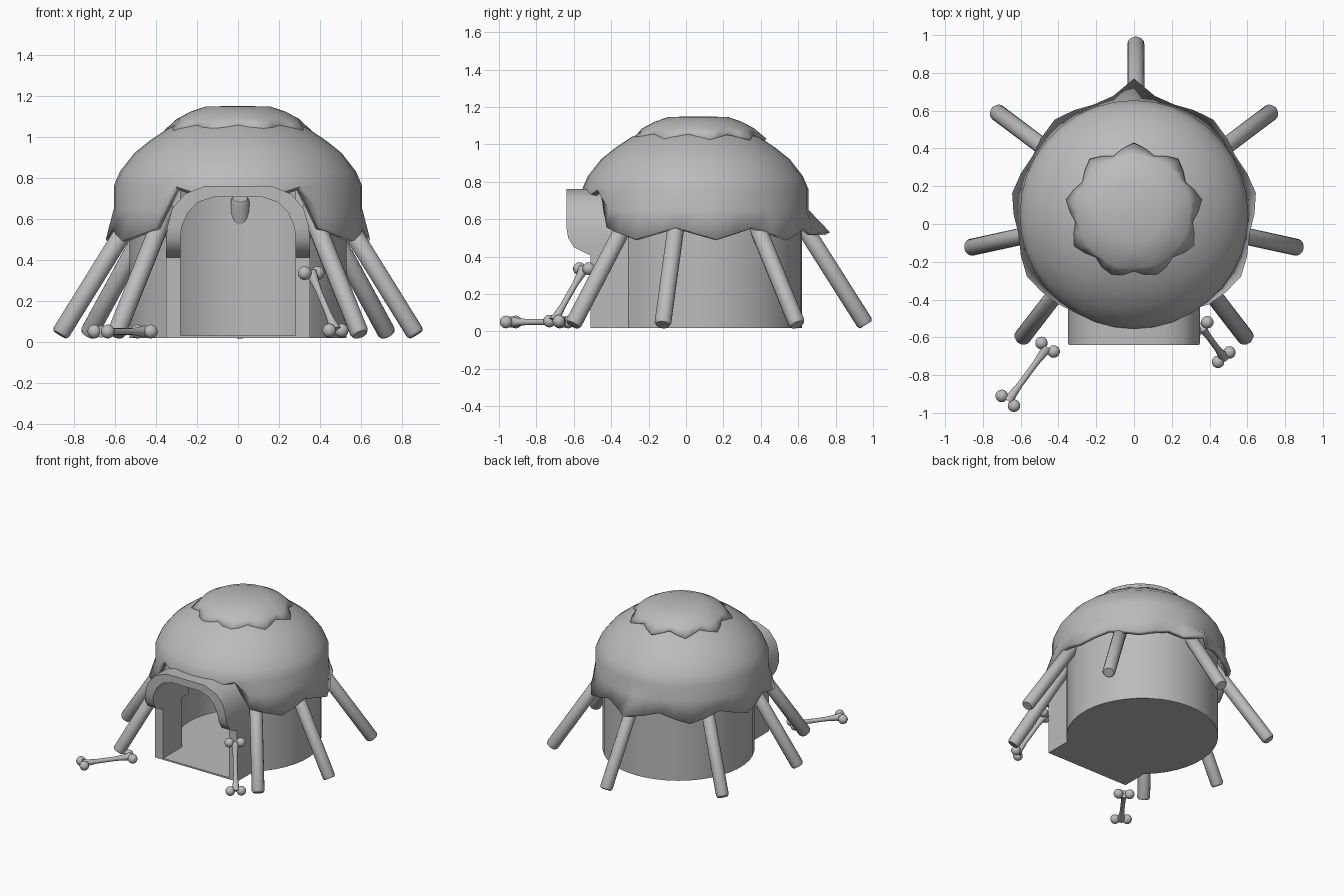
import bpy, bmesh, math
from mathutils import Vector

if "Cube" in bpy.data.objects:
    bpy.data.objects.remove(bpy.data.objects["Cube"], do_unlink=True)

GREY = (0.5, 0.5, 0.5, 1)
mat = bpy.data.materials.new("plain grey")
mat.use_nodes = True
mat.diffuse_color = GREY
mat.node_tree.nodes["Principled BSDF"].inputs["Base Color"].default_value = GREY


def finish(name, bm, angle=40):
    """Turn a bmesh into a named, shaded object."""
    bmesh.ops.recalc_face_normals(bm, faces=bm.faces)
    mesh = bpy.data.meshes.new(name)
    bm.to_mesh(mesh)
    bm.free()
    mesh.materials.append(mat)
    ob = bpy.data.objects.new(name, mesh)
    bpy.context.collection.objects.link(ob)
    bpy.ops.object.select_all(action="DESELECT")
    ob.select_set(True)
    bpy.context.view_layer.objects.active = ob
    bpy.ops.object.shade_smooth_by_angle(angle=math.radians(angle))
    return ob


def loft(bm, rings, closed=True):
    """Join rings of points with quads and return the vertex rings."""
    vs = [[bm.verts.new(p) for p in ring] for ring in rings]
    n = len(vs[0])
    for a, b in zip(vs, vs[1:]):
        for i in range(n if closed else n - 1):
            j = (i + 1) % n
            bm.faces.new((a[i], a[j], b[j], b[i]))
    return vs


def prism(name, outline, z0, z1):
    bm = bmesh.new()
    low, high = loft(bm, [[(x, y, z) for x, y in outline] for z in (z0, z1)])
    bm.faces.new(low)
    bm.faces.new(high)
    return finish(name, bm)


def rod(bm, start, end, stations, sides=12):
    """Round rod with (fraction, radius) stations along its length."""
    start, end = Vector(start), Vector(end)
    axis = end - start
    turn = axis.to_track_quat("Z", "Y")
    rings = []
    for t, r in stations:
        rings.append([start + axis * t + turn @ Vector(
            (r * math.cos(math.tau * k / sides), r * math.sin(math.tau * k / sides), 0))
            for k in range(sides)])
    vs = loft(bm, rings)
    bm.faces.new(vs[0])
    bm.faces.new(vs[-1])


# Round wall, open at the doorway
CY = 0.09


def arc(radius, half_width, steps=32):
    gap = math.asin(half_width / radius)
    a0, a1 = -math.pi / 2 + gap, math.pi * 1.5 - gap
    return [(radius * math.cos(a0 + (a1 - a0) * k / steps),
             CY + radius * math.sin(a0 + (a1 - a0) * k / steps)) for k in range(steps + 1)]


outer, inner = arc(0.53, 0.35), arc(0.48, 0.28)
bm = bmesh.new()
loops = loft(bm, [[(x, y, z) for x, y in pts] for pts, z in
                  ((outer, 0.02), (outer, 0.74), (inner, 0.74), (inner, 0.02), )], closed=False)
for a, b in zip(range(len(outer) - 1), range(1, len(outer))):
    bm.faces.new((loops[3][a], loops[3][b], loops[0][b], loops[0][a]))
for i in (0, -1):
    bm.faces.new([ring[i] for ring in loops])
finish("round_wall", bm)

# Floor and doorway side walls
prism("floor", outer + [(-0.35, -0.51), (0.35, -0.51)], 0.018, 0.03)
for side, label in ((1, "left"), (-1, "right")):
    prism(label + "_door_wall", [(side * x, y) for x, y in
          ((0.28, -0.51), (0.35, -0.51), (0.35, -0.3), (0.28, -0.28))], 0.02, 0.42)

# Thick arch over the doorway, rounded back at its lower ends
arch_out = [(0.35, 0.41), (0.35, 0.45), (0.35, 0.5), (0.345, 0.56), (0.32, 0.65),
            (0.26, 0.72), (0.16, 0.76)]
arch_in = [(0.28, 0.41), (0.28, 0.45), (0.28, 0.5), (0.275, 0.56), (0.245, 0.63),
           (0.195, 0.68), (0.12, 0.705)]
front_y = [-0.52, -0.6, -0.63] + [-0.64] * 4
sections = []
for (xo, zo), (xi, zi), y in zip(arch_out, arch_in, front_y):
    sections.append([(xo, y, zo), (xo, -0.2, zo), (xi, -0.2, zi), (xi, y, zi)])
sections += [[(-x, y, z) for x, y, z in s] for s in reversed(sections)]
bm = bmesh.new()
ends = loft(bm, sections)
bm.faces.new(ends[0])
bm.faces.new(ends[-1])
finish("door_arch", bm)


# Hide roof with a zigzag hem, lifted over the doorway
COLS = 36


def hem(k):
    point = abs((k % 4) - 2) / 2          # 1 at a hanging tip, 0 between tips
    from_front = abs(k - COLS / 2) * 10   # degrees away from the doorway
    if from_front < 35:
        return 0.585, 0.71 + 0.03 * (k % 2)
    if k == 0:
        return 0.72, 0.53
    return 0.62 + 0.035 * point, 0.555 - 0.06 * point


def ring_point(k, r, z, cy):
    a = math.pi / 2 + math.tau * k / COLS
    return (r * math.cos(a), cy + r * math.sin(a), z)


def canopy(name, cy, edge, profile, apex, thickness):
    rings = [[ring_point(k, *edge(k), cy) for k in range(COLS)]]
    for i, (r, z) in enumerate(profile):
        rings.append([ring_point(k, r, max(z, edge(k)[1] + 0.015 * (i + 1)), cy)
                      for k in range(COLS)])
    bm = bmesh.new()
    vs = loft(bm, rings)
    top = bm.verts.new((0, cy, apex))
    for k in range(COLS):
        bm.faces.new((vs[-1][k], vs[-1][(k + 1) % COLS], top))
    ob = finish(name, bm, 50)
    mod = ob.modifiers.new("thickness", "SOLIDIFY")
    mod.thickness = thickness
    mod.offset = -1


canopy("hide_roof", 0.05, hem,
       [(0.605, 0.65), (0.605, 0.76), (0.575, 0.83), (0.505, 0.92), (0.43, 0.98),
        (0.34, 1.04), (0.18, 1.1)], 1.12, 0.03)


# Smaller zigzag hide on the crown
def crown_edge(k):
    point = abs((k % 4) - 2) / 2
    return 0.315 + 0.05 * point, 1.06 - 0.03 * point


canopy("crown_hide", 0.065, crown_edge,
       [(0.3, 1.085), (0.23, 1.122), (0.16, 1.146)], 1.15, 0.025)

# Leaning poles: foot and a point on the pole further up
POLE = [(0, 0.036), (0.02, 0.045), (0.98, 0.045), (1, 0.036)]
poles = {"back_pole": ((0.01, 0.962, 0.035), (0.01, 0.54, 0.7))}
for side, label in ((1, "left"), (-1, "right")):
    for place, foot, head in (("rear", (0.73, 0.595), (0.39, 0.34)),
                              ("middle", (0.868, -0.125), (0.48, -0.04)),
                              ("front", (0.595, -0.605), (0.345, -0.28))):
        poles[f"{label}_{place}_pole"] = ((side * foot[0], foot[1], 0.035),
                                          (side * head[0], head[1], 0.66))
for name, (foot, head) in poles.items():
    bm = bmesh.new()
    rod(bm, foot, head, POLE, 16)
    finish(name, bm)


# Bones: a waisted shaft with two knobs at each end
def bone(name, end_a, end_b):
    bm = bmesh.new()
    mids = [(Vector(p) + Vector(q)) / 2 for p, q in (end_a, end_b)]
    rod(bm, *mids, [(0, 0.03), (0.12, 0.022), (0.3, 0.016), (0.7, 0.016),
                    (0.88, 0.022), (1, 0.03)])
    for p in (*end_a, *end_b):
        knob = bmesh.ops.create_uvsphere(bm, u_segments=14, v_segments=9, radius=0.034)
        bmesh.ops.translate(bm, vec=Vector(p), verts=knob["verts"])
    finish(name, bm, 60)


bone("lying_bone", ((-0.7, -0.91, 0.05), (-0.635, -0.962, 0.05)),
     ((-0.49, -0.63, 0.05), (-0.425, -0.675, 0.05)))
bone("leaning_bone", ((0.445, -0.73, 0.055), (0.505, -0.68, 0.055)),
     ((0.325, -0.57, 0.335), (0.388, -0.52, 0.335)))
